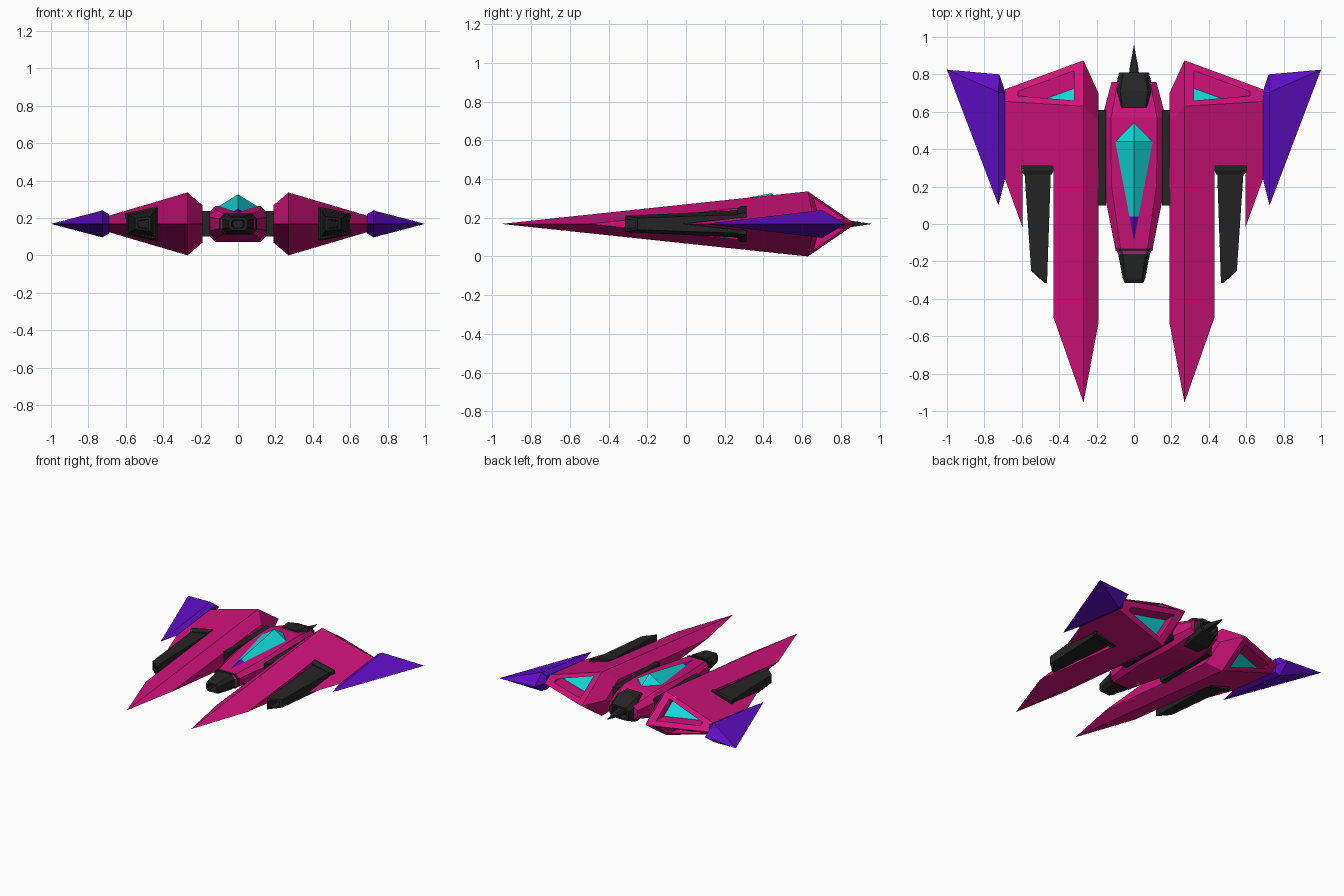
import bpy, bmesh
from mathutils import Matrix

if "Cube" in bpy.data.objects:
    bpy.data.objects.remove(bpy.data.objects["Cube"])

MID = 0.168  # height of the craft's horizontal symmetry plane


def material(name, rgb):
    m = bpy.data.materials.new(name)
    m.diffuse_color = (*rgb, 1)
    m.use_nodes = True
    m.node_tree.nodes["Principled BSDF"].inputs["Base Color"].default_value = m.diffuse_color
    return m


PINK = material("pink", (0.62, 0.006, 0.19))
PURPLE = material("purple", (0.115, 0.004, 0.55))
CYAN = material("cyan", (0.006, 0.68, 0.68))
BLACK = material("black", (0.018, 0.018, 0.018))


def build(name, verts, faces, mats, second=(), flip_z=False, mirror_x=False):
    """Mesh from points; faces listed in `second` use the second material."""
    bm = bmesh.new()
    vs = [bm.verts.new(v) for v in verts]
    for i, f in enumerate(faces):
        bm.faces.new([vs[k] for k in f]).material_index = int(i in second)
    if flip_z:
        bmesh.ops.mirror(bm, geom=bm.verts[:] + bm.edges[:] + bm.faces[:],
                         matrix=Matrix(), merge_dist=1e-4, axis='Z')
        bmesh.ops.remove_doubles(bm, verts=bm.verts[:], dist=1e-5)
    bmesh.ops.recalc_face_normals(bm, faces=bm.faces[:])
    me = bpy.data.meshes.new(name)
    bm.to_mesh(me)
    bm.free()
    for m in mats:
        me.materials.append(m)
    ob = bpy.data.objects.new(name, me)
    ob.location.z = MID
    bpy.context.collection.objects.link(ob)
    if mirror_x:
        ob.modifiers.new("mirror", 'MIRROR')
    return ob


def loft(name, rings, mat, mirror_x=False):
    """Skin a list of equal-sized point rings and cap both ends."""
    n = len(rings[0])
    verts = [p for r in rings for p in r]
    faces = [(a * n + i, a * n + (i + 1) % n, (a + 1) * n + (i + 1) % n, (a + 1) * n + i)
             for a in range(len(rings) - 1) for i in range(n)]
    faces += [tuple(range(n)), tuple(range(len(verts) - n, len(verts)))]
    return build(name, verts, faces, [mat], mirror_x=mirror_x)


def octagon(y, w, h):
    a, b = 0.72 * w, 0.5 * h
    return [(a, y, h), (w, y, b), (w, y, -b), (a, y, -h),
            (-a, y, -h), (-w, y, -b), (-w, y, b), (-a, y, h)]


def trapezoid(y, xi, xo, hi, ho, dy=0.0):
    return [(xi, y, hi), (xo, y + dy, ho), (xo, y + dy, -ho), (xi, y, -hi)]


# Wings: long blades with a cannon notch and pocketed rear faces
def top(x, y):
    return 0.1057 * (y + 0.955) - 0.3 * (x - 0.27)


def rear(x, y):
    return 0.168 - 0.686 * (y - 0.63) - 0.253 * (x - 0.27)


pocket = [(0.32, 0.66), (0.32, 0.82), (0.62, 0.71), (0.62, 0.685)]
wing_verts = [
    (0.27, -0.955, 0), (0.43, -0.5, 0), (0.43, 0.31, top(0.43, 0.31)),
    (0.595, 0.31, top(0.595, 0.31)), (0.595, -0.02, 0), (0.69, 0.24, 0),
    (0.69, 0.655, top(0.69, 0.655)), (0.27, 0.63, 0.168), (0.19, 0.55, 0.1),
    (0.19, -0.53, 0), (0.27, 0.875, 0), (0.69, 0.72, 0), (0.19, 0.70, 0),
    (0.43, 0.31, 0), (0.595, 0.31, 0)]
wing_verts += [(x, y, rear(x, y)) for x, y in pocket]
wing_verts += [(x, y - 0.095, rear(x, y)) for x, y in pocket]
wing_faces = [(19, 20, 21, 22), (0, 1, 2, 3, 4, 5, 6, 7), (0, 7, 8, 9), (9, 8, 12),
              (5, 11, 6), (1, 13, 2), (13, 14, 3, 2), (14, 4, 3), (7, 10, 12, 8)]
rim = [7, 10, 11, 6]
for i in range(4):
    j = (i + 1) % 4
    wing_faces += [(rim[i], rim[j], 15 + j, 15 + i), (15 + i, 15 + j, 19 + j, 19 + i)]
build("wings", wing_verts, wing_faces, [PINK, CYAN], second=(0,), flip_z=True, mirror_x=True)

# Purple wing tips
build("wing_tips",
      [(1, 0.825, 0), (0.72, 0.80, 0), (0.725, 0.10, 0), (0.725, 0.705, 0.072),
       (0.69, 0.70, 0.052), (0.69, 0.24, 0), (0.69, 0.71, 0)],
      [(3, 0, 2), (3, 1, 0), (3, 2, 5, 4), (3, 4, 6, 1), (4, 5, 6)],
      [PURPLE], flip_z=True, mirror_x=True)

# Cannons in the wing notches, with a hollow slanted muzzle and a rear collar
loft("cannons", [trapezoid(-0.23, 0.48, 0.535, 0.022, 0.014, 0.05),
                 trapezoid(-0.315, 0.48, 0.535, 0.026, 0.018, 0.055),
                 trapezoid(-0.315, 0.465, 0.55, 0.042, 0.03, 0.065),
                 trapezoid(0.27, 0.445, 0.585, 0.07, 0.048)], BLACK, mirror_x=True)
loft("cannon_collars", [trapezoid(0.265, 0.44, 0.59, 0.08, 0.05),
                        trapezoid(0.285, 0.43, 0.603, 0.093, 0.056),
                        trapezoid(0.312, 0.43, 0.603, 0.093, 0.056)], BLACK, mirror_x=True)

# Fuselage, nose and tail
loft("fuselage", [octagon(-0.165, 0.082, 0.046), octagon(-0.13, 0.1, 0.052),
                  octagon(0.21, 0.168, 0.078), octagon(0.44, 0.17, 0.096),
                  octagon(0.57, 0.17, 0.096), octagon(0.76, 0.12, 0.05)], PINK)
loft("nose_collar", [octagon(-0.145, 0.098, 0.054), octagon(-0.13, 0.102, 0.056)], BLACK)
loft("nose", [octagon(-0.25, 0.028, 0.018), octagon(-0.315, 0.034, 0.022),
              octagon(-0.315, 0.05, 0.034), octagon(-0.29, 0.06, 0.042),
              octagon(-0.16, 0.085, 0.055)], BLACK)
loft("tail_nozzle", [octagon(0.62, 0.085, 0.095), octagon(0.71, 0.103, 0.09),
                     octagon(0.81, 0.08, 0.048), octagon(0.81, 0.06, 0.034),
                     octagon(0.77, 0.05, 0.028)], BLACK)
loft("tail_spike", [octagon(0.76, 0.03, 0.026), octagon(0.83, 0.024, 0.02),
                    octagon(0.955, 0.001, 0.001)], BLACK)

# Rails joining the fuselage to the wings
loft("side_rails", [trapezoid(0.10, 0.15, 0.195, 0.068, 0.068),
                    trapezoid(0.61, 0.15, 0.195, 0.068, 0.068)], BLACK, mirror_x=True)

# Faceted canopy with a purple front tip
build("canopy",
      [(0, 0.44, 0.158), (0.1, 0.44, 0.096), (-0.1, 0.44, 0.096), (0, 0.54, 0.096),
       (0, 0.04, 0.083), (0.0245, 0.04, 0.067), (-0.0245, 0.04, 0.067), (0, -0.09, 0.057)],
      [(4, 5, 7), (4, 7, 6), (5, 6, 7), (0, 1, 5, 4), (0, 4, 6, 2),
       (0, 3, 1), (0, 2, 3), (1, 3, 2, 6, 5)],
      [CYAN, PURPLE], second=(0, 1, 2))
